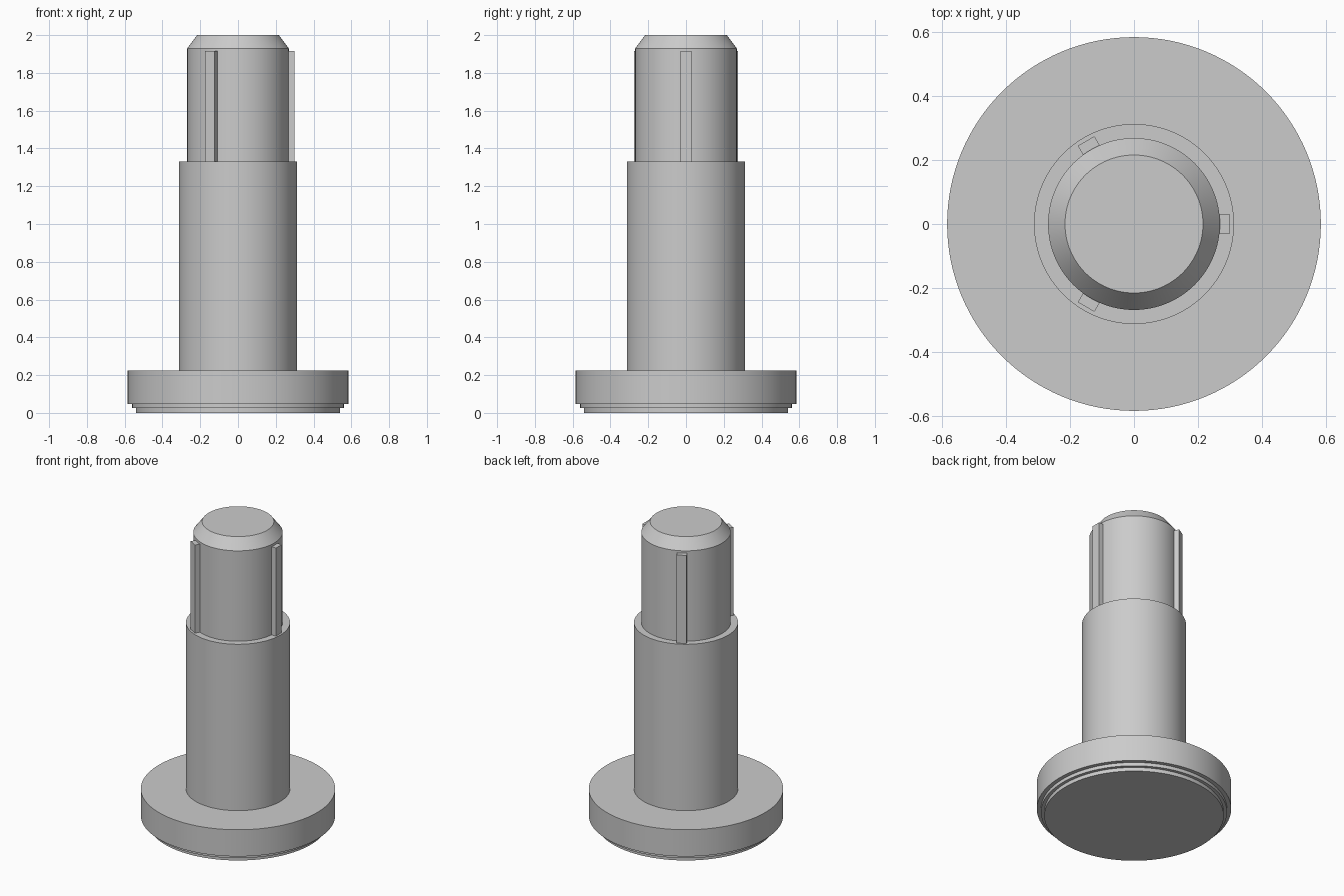
import bpy
import bmesh
from math import radians, pi
from mathutils import Matrix

cube = bpy.data.objects.get("Cube")
if cube:
    bpy.data.objects.remove(cube, do_unlink=True)

# Single plain grey
GREY = (0.6, 0.6, 0.6, 1.0)
grey = bpy.data.materials.new("plain_grey")
grey.use_nodes = True
grey.diffuse_color = GREY
grey.node_tree.nodes["Principled BSDF"].inputs["Base Color"].default_value = GREY


def finish(name, bm):
    bmesh.ops.recalc_face_normals(bm, faces=bm.faces)
    mesh = bpy.data.meshes.new(name)
    bm.to_mesh(mesh)
    bm.free()
    mesh.materials.append(grey)
    obj = bpy.data.objects.new(name, mesh)
    bpy.context.collection.objects.link(obj)
    return obj


def turned(name, profile, segments=128):
    """Revolve a (radius, height) profile around z, with flat end caps."""
    bm = bmesh.new()
    verts = [bm.verts.new((r, 0, z)) for r, z in profile]
    edges = [bm.edges.new(pair) for pair in zip(verts, verts[1:])]
    bmesh.ops.spin(bm, geom=verts + edges, axis=(0, 0, 1), cent=(0, 0, 0),
                   angle=2 * pi, steps=segments, use_merge=True)
    bmesh.ops.remove_doubles(bm, verts=bm.verts, dist=0.0001)
    bmesh.ops.holes_fill(bm, edges=[e for e in bm.edges if e.is_boundary], sides=0)
    obj = finish(name, bm)
    bpy.ops.object.select_all(action='DESELECT')
    obj.select_set(True)
    bpy.context.view_layer.objects.active = obj
    bpy.ops.object.shade_smooth_by_angle(angle=radians(30))
    return obj


# Stepped flange, shaft and chamfered tip in one turned piece
turned("pin_body", [
    (0.54, 0), (0.54, 0.025), (0.56, 0.025), (0.56, 0.048),
    (0.585, 0.048), (0.585, 0.225), (0.313, 0.225), (0.313, 1.33),
    (0.269, 1.33), (0.269, 1.93), (0.216, 2.0),
])

# Three ribs evenly spaced around the upper pin
RIB_BOTTOM, RIB_TOP = 1.33, 1.915
RIB_INNER, RIB_OUTER, RIB_WIDTH = 0.25, 0.30, 0.06
for i in range(3):
    bm = bmesh.new()
    place = (Matrix.Rotation(radians(120 * i), 4, 'Z')
             @ Matrix.Translation(((RIB_INNER + RIB_OUTER) / 2, 0, (RIB_BOTTOM + RIB_TOP) / 2))
             @ Matrix.Diagonal((RIB_OUTER - RIB_INNER, RIB_WIDTH, RIB_TOP - RIB_BOTTOM, 1)))
    bmesh.ops.create_cube(bm, size=1, matrix=place)
    finish(f"rib_{i + 1}", bm)
